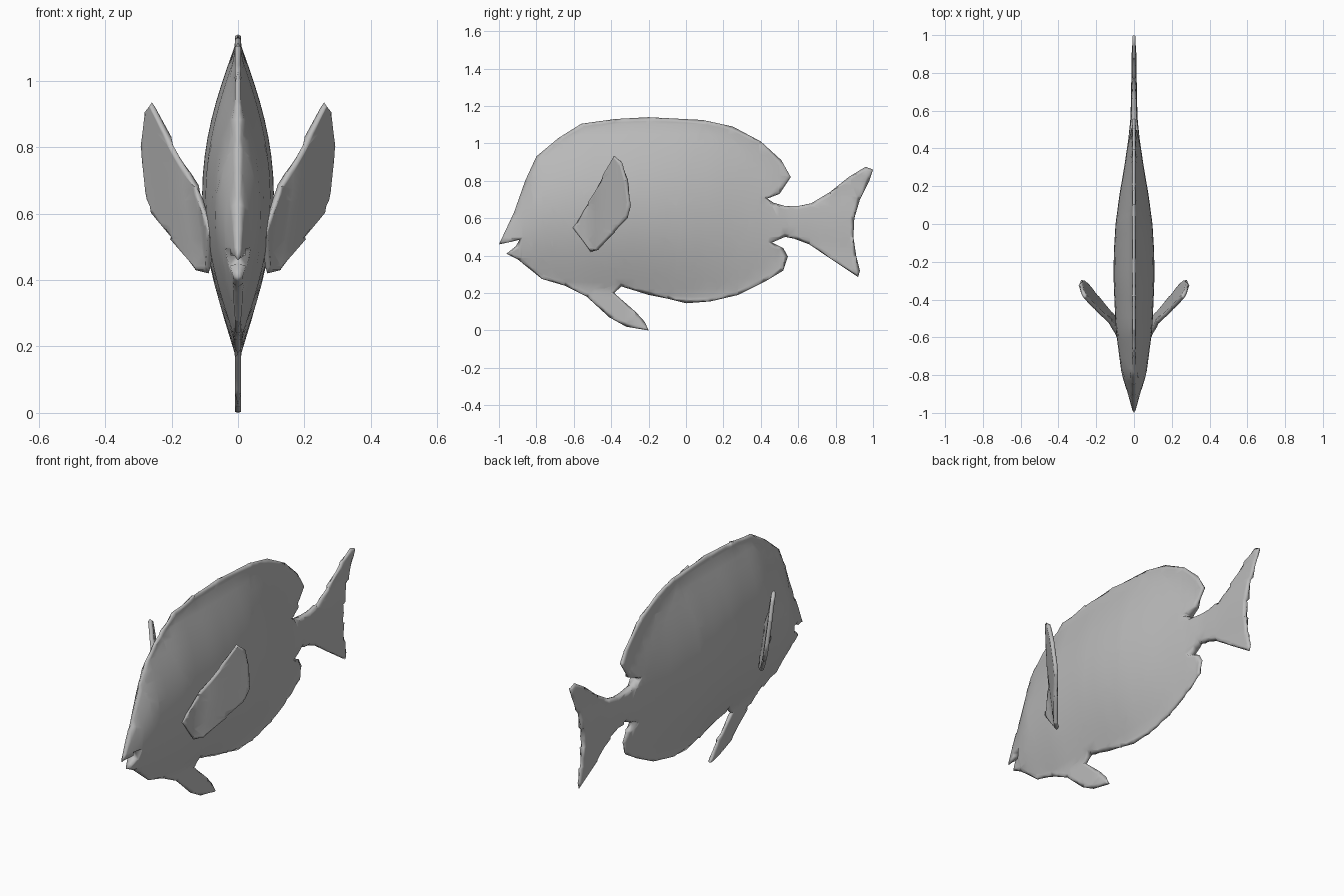
import bpy, bmesh
from mathutils import Vector

if "Cube" in bpy.data.objects:
    bpy.data.objects.remove(bpy.data.objects["Cube"])

grey = bpy.data.materials.new("plain grey")
grey.diffuse_color = (0.5, 0.5, 0.5, 1)
grey.use_nodes = True
grey.node_tree.nodes["Principled BSDF"].inputs["Base Color"].default_value = grey.diffuse_color


def lerp_table(table, y):
    """Linear interpolation of rows (y, a, b, ...) at y."""
    if y <= table[0][0]:
        return table[0][1:]
    for p, q in zip(table, table[1:]):
        if y <= q[0]:
            f = (y - p[0]) / (q[0] - p[0])
            return tuple(a + (b - a) * f for a, b in zip(p[1:], q[1:]))
    return table[-1][1:]


def lens_part(name, outline, bevel, step, centre, half, direction):
    """Side outline (y, z) swollen to both sides of a centre sheet."""
    bm = bmesh.new()
    face = bm.faces.new([bm.verts.new((0, y, z)) for y, z in outline])
    face.normal_update()
    bmesh.ops.inset_region(bm, faces=[face], thickness=bevel,
                           use_boundary=True, use_even_offset=False)
    bmesh.ops.triangulate(bm, faces=bm.faces[:])
    # cut a regular grid so the swelling is smooth
    for axis in (Vector((0, 1, 0)), Vector((0, 0, 1))):
        for i in range(-30, 31):
            bmesh.ops.bisect_plane(bm, geom=bm.verts[:] + bm.edges[:] + bm.faces[:],
                                   dist=1e-4, plane_co=axis * (i * step + 0.003),
                                   plane_no=axis)
    right = bm.verts[:]
    rim = {v for v in right if v.is_boundary}
    swell = {v: 0 if v in rim else half(v.co.y, v.co.z) for v in right}
    copy = bmesh.ops.duplicate(bm, geom=bm.verts[:] + bm.edges[:] + bm.faces[:])
    left_faces = [g for g in copy["geom"] if isinstance(g, bmesh.types.BMFace)]
    bmesh.ops.reverse_faces(bm, faces=left_faces)
    twin = copy["vert_map"]
    d = Vector(direction)
    for v in right:
        w = twin[v]
        mid = Vector((centre(v.co.y, v.co.z), v.co.y, v.co.z))
        t = swell[v]
        v.co = mid + d * t
        w.co = mid - d * t
    bmesh.ops.remove_doubles(bm, verts=bm.verts[:], dist=1e-4)
    mesh = bpy.data.meshes.new(name)
    bm.to_mesh(mesh)
    bm.free()
    mesh.materials.append(grey)
    for p in mesh.polygons:
        p.use_smooth = True
    ob = bpy.data.objects.new(name, mesh)
    bpy.context.collection.objects.link(ob)
    return ob


# body with dorsal, anal, pelvic and tail fins: one side outline
belly = [(-.96, .41), (-.90, .38), (-.77, .275), (-.65, .24), (-.53, .18)]
pelvic = [(-.41, .07), (-.32, .02), (-.20, 0), (-.22, .045), (-.27, .10),
          (-.385, .20), (-.345, .235)]
anal = [(-.2, .19), (-.1, .17), (0, .145), (.13, .155), (.28, .19), (.42, .26),
        (.52, .32), (.545, .395), (.52, .44), (.46, .47)]
tail = [(.53, .50), (.58, .49), (.66, .46), (.77, .385), (.92, .285), (.93, .32),
        (.91, .40), (.895, .5), (.90, .6), (.93, .7), (.98, .8), (1, .86),
        (.96, .875), (.87, .82), (.77, .74), (.67, .68), (.60, .665), (.53, .665)]
dorsal = [(.47, .682), (.435, .705), (.50, .73), (.56, .82), (.51, .91), (.40, 1.01),
          (.25, 1.09), (.09, 1.125), (-.2, 1.14), (-.38, 1.13), (-.56, 1.105)]
face = [(-.68, 1.03), (-.80, .93), (-.86, .80), (-.92, .63), (-1, .46),
        (-.93, .475), (-.89, .485), (-.91, .45)]

# y, middle height, half height, half width of the lens section
sections = [(-1, .44, .08, .005), (-.9, .52, .19, .032), (-.8, .61, .34, .065),
            (-.56, .65, .46, .097), (-.3, .66, .48, .108), (-.15, .65, .49, .107),
            (0, .64, .50, .098), (.15, .63, .48, .078), (.3, .61, .44, .052),
            (.45, .59, .34, .030), (.55, .58, .16, .020), (.7, .58, .2, .015),
            (1, .58, .3, .014)]


def body_half(y, z):
    mid, height, width = lerp_table(sections, y)
    u = (z - mid) / height
    return max(.009, width * max(0, 1 - u * u) ** 1.2)


lens_part("fish_body", belly + pelvic + anal + tail + dorsal + face, .02, .055,
          lambda y, z: 0, body_half, (1, 0, 0))

# pectoral fins, swept outwards and mirrored
fin = [(-.60, .55), (-.51, .42), (-.47, .43), (-.38, .53), (-.31, .61), (-.295, .67),
       (-.315, .80), (-.34, .895), (-.385, .935), (-.45, .81), (-.52, .68), (-.585, .575)]
sweep = [(-.60, .08), (-.51, .108), (-.47, .145), (-.38, .205), (-.34, .23), (-.295, .262)]
pectoral = lens_part("pectoral_fins", fin, .012, .04,
                     lambda y, z: lerp_table(sweep, y)[0] + .15 * (z - .55),
                     lambda y, z: .011, (.75, -.66, 0))
pectoral.modifiers.new("mirror", "MIRROR")
